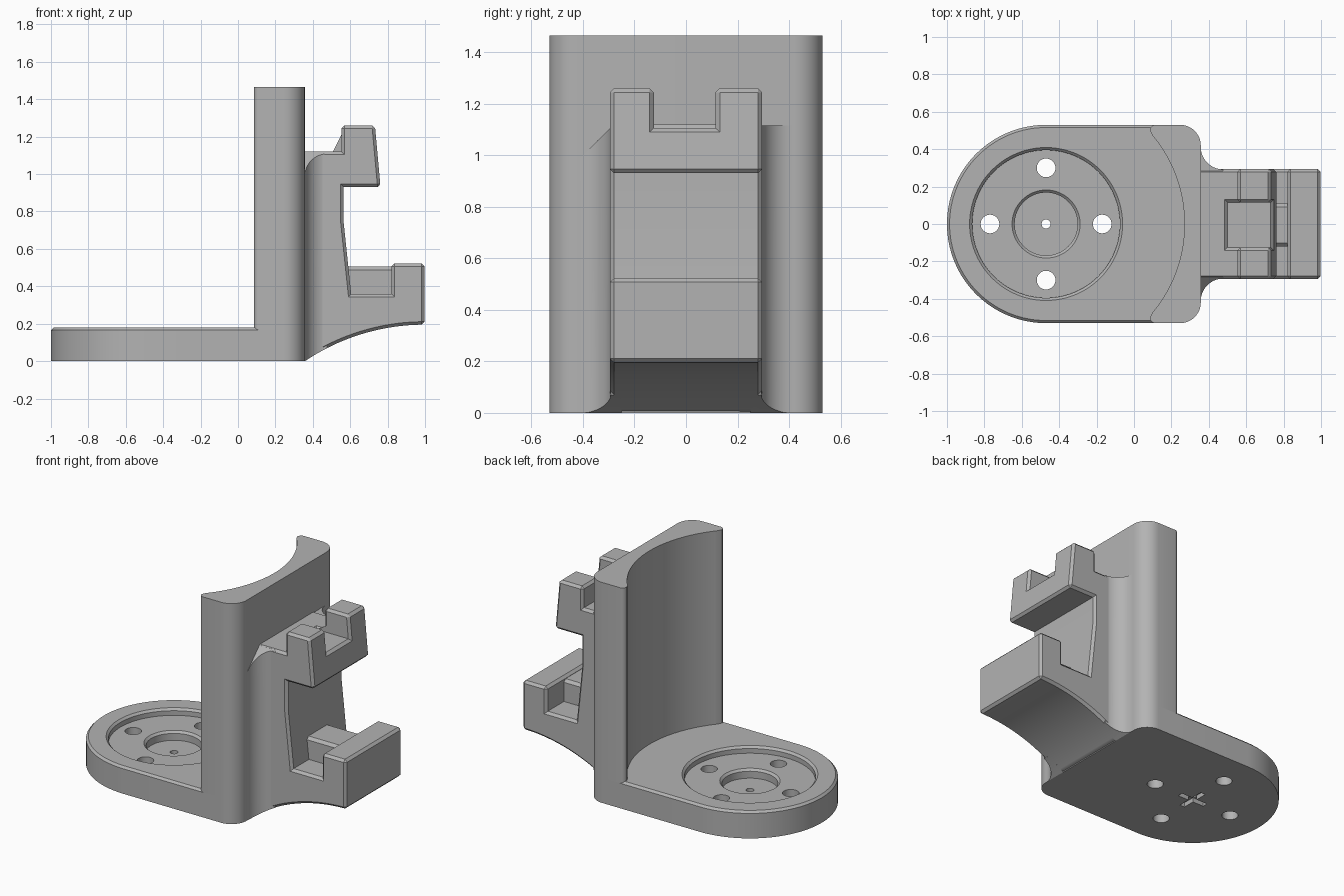
import bpy, bmesh, math
from mathutils import Vector

cube = bpy.data.objects.get("Cube")
if cube:
    bpy.data.objects.remove(cube, do_unlink=True)

grey = bpy.data.materials.new("plain grey")
grey.use_nodes = True
COLOUR = (0.45, 0.45, 0.45, 1)
grey.diffuse_color = COLOUR
grey.node_tree.nodes["Principled BSDF"].inputs["Base Color"].default_value = COLOUR


def arc(cx, cy, r, a0, a1, n):
    """Points on an arc, angles in degrees."""
    angles = [math.radians(a0 + (a1 - a0) * i / n) for i in range(n + 1)]
    return [(cx + r * math.cos(a), cy + r * math.sin(a)) for a in angles]


def prism(name, points, low, high, axis="z"):
    """Extrude an outline along z, or an x-z outline along y."""
    bm = bmesh.new()
    if axis == "z":
        place = [Vector((x, y, low)) for x, y in points]
        push = Vector((0, 0, high - low))
    else:
        place = [Vector((x, low, z)) for x, z in points]
        push = Vector((0, high - low, 0))
    face = bm.faces.new([bm.verts.new(p) for p in place])
    top = bmesh.ops.extrude_face_region(bm, geom=[face])["geom"]
    bmesh.ops.translate(bm, vec=push, verts=[v for v in top if isinstance(v, bmesh.types.BMVert)])
    bmesh.ops.recalc_face_normals(bm, faces=bm.faces)
    mesh = bpy.data.meshes.new(name)
    bm.to_mesh(mesh)
    bm.free()
    ob = bpy.data.objects.new(name, mesh)
    bpy.context.collection.objects.link(ob)
    mesh.materials.append(grey)
    return ob


def box(name, x0, x1, y0, y1, z0, z1):
    return prism(name, [(x0, y0), (x1, y0), (x1, y1), (x0, y1)], z0, z1)


def activate(ob):
    bpy.ops.object.select_all(action="DESELECT")
    ob.select_set(True)
    bpy.context.view_layer.objects.active = ob


def cut(ob, cutter):
    """Subtract a cutter and discard it."""
    activate(ob)
    mod = ob.modifiers.new("cut", "BOOLEAN")
    mod.operation, mod.solver, mod.object = "DIFFERENCE", "EXACT", cutter
    bpy.ops.object.modifier_apply(modifier=mod.name)
    bpy.data.objects.remove(cutter, do_unlink=True)


def chamfer(ob, width, rule):
    """Flat bevel on the convex sharp edges that satisfy the rule."""
    bm = bmesh.new()
    bm.from_mesh(ob.data)
    bmesh.ops.dissolve_limit(bm, angle_limit=0.01, verts=bm.verts, edges=bm.edges)
    edges = [e for e in bm.edges if e.is_manifold
             and e.calc_face_angle_signed() > 0.5 and rule(e)]
    bmesh.ops.bevel(bm, geom=edges, offset=width, segments=1, profile=0.5, affect="EDGES")
    bm.to_mesh(ob.data)
    bm.free()


def smooth(ob):
    activate(ob)
    bpy.ops.object.shade_smooth_by_angle(angle=math.radians(25))


def disc(r, z0, z1, x=0.0, y=0.0, n=64):
    return prism("cutter", arc(CX + x, y, r, 0, 360 - 360 / n, n - 1), z0, z1)


CX, HALF, BACK, FILLET = -0.47, 0.53, 0.357, 0.11
TOP = 0.18

# Base plate with rounded end, chamfered rim and round recesses
corner_right = arc(BACK - FILLET, -HALF + FILLET, FILLET, -90, 0, 12)
corner_left = arc(BACK - FILLET, HALF - FILLET, FILLET, 0, 90, 12)
base = prism("base_plate", corner_right + corner_left + arc(CX, 0, HALF, 90, 270, 64), 0, TOP)
chamfer(base, 0.014, lambda e: all(v.co.z > TOP - 0.01 for v in e.verts))
cut(base, disc(0.395, 0.135, 0.3, n=96))
cut(base, disc(0.168, 0.075, 0.3))
chamfer(base, 0.014, lambda e: all(v.co.z > 0.13 and
        (v.co.xy - Vector((CX, 0))).length < 0.4 for v in e.verts))
for x, y in ((0.3, 0), (-0.3, 0), (0, 0.3), (0, -0.3)):
    cut(base, disc(0.05, -0.1, 0.4, x, y, 32))
cut(base, disc(0.024, -0.1, 0.4, n=24))

# Cross-shaped groove on the underside
for dx, dy in ((0.1, 0.018), (0.018, 0.1)):
    cut(base, box("cutter", CX - dx, CX + dx, -dy, dy, -0.05, 0.03))
smooth(base)

# Upright column with a concave inner wall and rounded lips
sweep = math.degrees(math.asin(0.475 / 0.74))
lip_left = arc(0.115, HALF - 0.03, 0.03, 90, 180, 6)
lip_right = arc(0.115, -HALF + 0.03, 0.03, 180, 270, 6)
column = prism("column", corner_right + corner_left + lip_left
               + arc(CX, 0, 0.74, sweep, -sweep, 48) + lip_right, 0.0, 1.465)
smooth(column)

# Arm with two claws, curved below
R = 1.148
start = 90 + math.degrees(math.asin(0.64 / R))
under = arc(0.998, 0.195 - R, R, start, 90, 24)
claws = [(0.998, 0.523), (0.82, 0.523), (0.82, 0.36), (0.605, 0.36),
         (0.565, 0.74), (0.565, 0.93), (0.762, 0.93), (0.732, 1.26),
         (0.553, 1.26), (0.553, 1.12), (0.30, 1.12), (0.30, 0.01)]
arm = prism("claw_arm", under + claws, -0.295, 0.295, "y")
cut(arm, box("cutter", 0.5, 0.9, -0.125, 0.115, 1.105, 1.4))
chamfer(arm, 0.016, lambda e: all(v.co.x > 0.31 for v in e.verts) or e.verts[0].co.z > 1.1)
smooth(arm)

# Web across the lower pocket
web = box("pocket_web", 0.57, 0.85, -0.12, 0.11, 0.3, 0.505)
chamfer(web, 0.018, lambda e: all(v.co.z > 0.5 for v in e.verts))

# Concave fillets joining arm to column
for side, name in ((1, "fillet_left"), (-1, "fillet_right")):
    curve = arc(BACK + 0.12, 0.412, 0.12, 270, 180, 16)
    outline = [(0.31, 0.25), (BACK + 0.12, 0.25)] + curve + [(0.31, 0.412)]
    fillet = prism(name, [(x, y * side) for x, y in outline], 0.0, 1.115)
    cut(fillet, prism("cutter", arc(0.998, 0.195 - R, R, 0, 357.5, 143), -1, 1, "y"))
    if side < 0:
        # Sloped upper end
        bm = bmesh.new()
        bm.from_mesh(fillet.data)
        cutting = bmesh.ops.bisect_plane(bm, geom=bm.verts[:] + bm.edges[:] + bm.faces[:],
                                         plane_co=(0, -0.29, 1.11), plane_no=(0, -1, 1),
                                         clear_outer=True)["geom_cut"]
        bmesh.ops.holes_fill(bm, edges=[e for e in cutting if isinstance(e, bmesh.types.BMEdge)])
        bm.to_mesh(fillet.data)
        bm.free()
    smooth(fillet)
